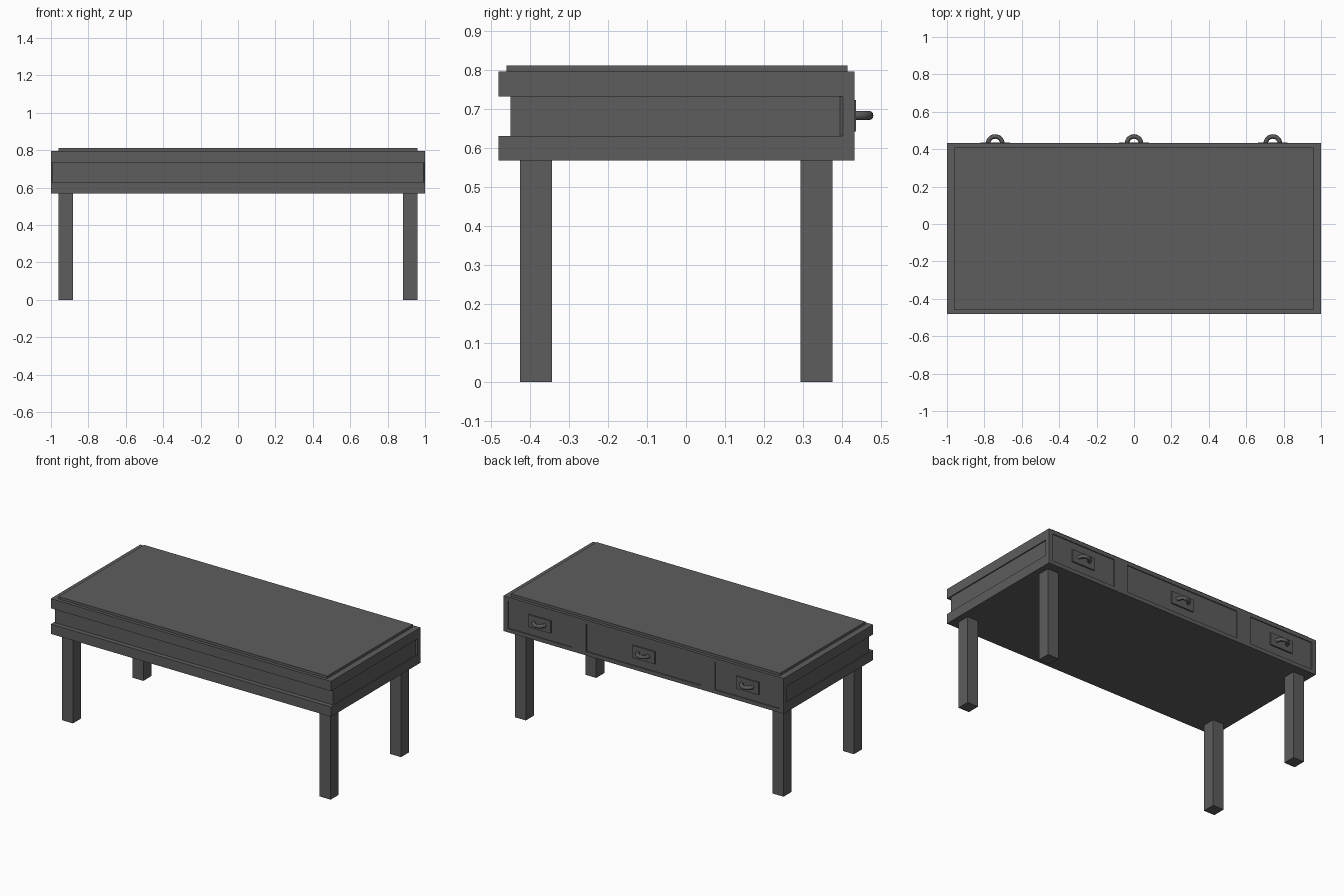
import bpy, bmesh, math
from mathutils import Vector

if "Cube" in bpy.data.objects:
    bpy.data.objects.remove(bpy.data.objects["Cube"])

grey = bpy.data.materials.new("dark grey")
grey.diffuse_color = (0.11, 0.11, 0.11, 1)
grey.use_nodes = True
grey.node_tree.nodes["Principled BSDF"].inputs["Base Color"].default_value = grey.diffuse_color


def finish(name, bm):
    bmesh.ops.recalc_face_normals(bm, faces=bm.faces)
    me = bpy.data.meshes.new(name)
    bm.to_mesh(me)
    bm.free()
    ob = bpy.data.objects.new(name, me)
    bpy.context.collection.objects.link(ob)
    me.materials.append(grey)
    return ob


def prism(name, outline, z0, z1):
    """Extrude an xy outline from z0 to z1."""
    bm = bmesh.new()
    face = bm.faces.new([bm.verts.new((x, y, z0)) for x, y in outline])
    ext = bmesh.ops.extrude_face_region(bm, geom=[face])
    for v in ext["geom"]:
        if isinstance(v, bmesh.types.BMVert):
            v.co.z = z1
    return finish(name, bm)


def box(name, x0, x1, y0, y1, z0, z1):
    return prism(name, [(x0, y0), (x1, y0), (x1, y1), (x0, y1)], z0, z1)


def cut(target, cutter):
    cutter.hide_render = True
    mod = target.modifiers.new("cut", "BOOLEAN")
    mod.operation = "DIFFERENCE"
    mod.solver = "EXACT"
    mod.object = cutter
    bpy.context.view_layer.objects.active = target
    bpy.ops.object.modifier_apply(modifier=mod.name)
    bpy.data.objects.remove(cutter)


# Table body with a deep front groove running into shallow side panels
body = box("body", -1, 1, -0.48, 0.432, 0.567, 0.795)
cut(body, prism("groove_cutter", [
    (-0.993, 0.394), (-0.993, -0.45), (0.993, -0.45), (0.993, 0.394),
    (1.0, 0.402), (1.1, 0.402), (1.1, -0.6), (-1.1, -0.6),
    (-1.1, 0.402), (-1.0, 0.402)], 0.63, 0.732))

# Three shallow drawer fronts at the back
for x0, x1 in ((-0.97, -0.51), (-0.41, 0.41), (0.51, 0.97)):
    cut(body, box("drawer_cutter", x0, x1, 0.426, 0.6, 0.592, 0.77))

# Table top slab
box("table_top", -0.96, 0.96, -0.46, 0.413, 0.795, 0.811)

# Four square legs
for x in (-0.92, 0.92):
    for y, side in ((-0.384, "front"), (0.334, "back")):
        box(side + "_leg", x - 0.039, x + 0.039, y - 0.041, y + 0.041, 0, 0.567)


def pull(name, cx, cy, cz, radius, tube, steps=16, sides=12):
    """Half-ring handle swept in the xy plane."""
    bm = bmesh.new()
    rings = []
    for i in range(steps + 1):
        a = math.pi * i / steps
        out = Vector((math.cos(a), math.sin(a), 0))
        mid = Vector((cx, cy, cz)) + out * radius
        rings.append([bm.verts.new(
            mid + out * tube * math.cos(t) + Vector((0, 0, tube * math.sin(t))))
            for t in (2 * math.pi * j / sides for j in range(sides))])
    for a, b in zip(rings, rings[1:]):
        for j in range(sides):
            k = (j + 1) % sides
            bm.faces.new((a[j], a[k], b[k], b[j]))
    bm.faces.new(rings[0])
    bm.faces.new(rings[-1])
    ob = finish(name, bm)
    bpy.ops.object.select_all(action="DESELECT")
    ob.select_set(True)
    bpy.context.view_layer.objects.active = ob
    bpy.ops.object.shade_smooth_by_angle()


# Back plates and drawer pulls
for x in (-0.742, 0, 0.742):
    box("handle_plate", x - 0.08, x + 0.08, 0.426, 0.435, 0.642, 0.722)
    pull("drawer_pull", x, 0.43, 0.683, 0.038 + 0.0, 0.012)
